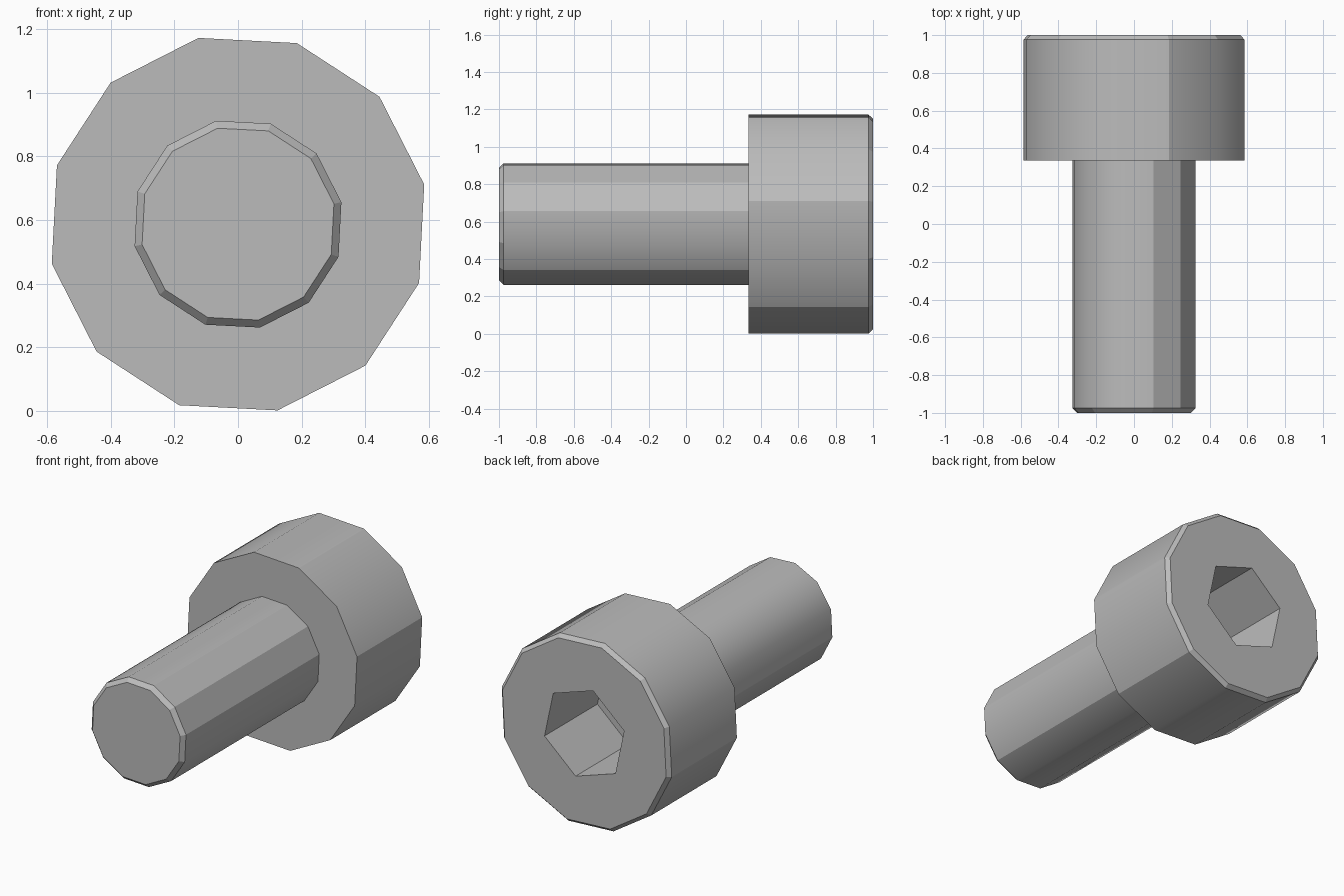
import bpy, bmesh
from math import cos, sin, radians

cube = bpy.data.objects.get("Cube")
if cube:
    bpy.data.objects.remove(cube, do_unlink=True)

AXIS_Z = 0.587

steel = bpy.data.materials.new("plain_grey_steel")
steel.use_nodes = True
GREY = (0.5, 0.5, 0.5, 1)
steel.diffuse_color = GREY
steel.node_tree.nodes["Principled BSDF"].inputs["Base Color"].default_value = GREY


def ring(bm, radius, y, sides, start):
    """Closed loop of vertices around the screw axis."""
    angles = [radians(start + 360 * i / sides) for i in range(sides)]
    return [bm.verts.new((radius * cos(a), y, AXIS_Z + radius * sin(a))) for a in angles]


def skin(bm, lower, upper, smooth, crisp=()):
    """Wall between two rings; crisp lists the corners that stay hard."""
    n = len(lower)
    for i in range(n):
        j = (i + 1) % n
        face = bm.faces.new((lower[i], lower[j], upper[j], upper[i]))
        face.smooth = smooth
    for loop in (lower, upper):
        for i in range(n):
            bm.edges.get((loop[i], loop[(i + 1) % n])).smooth = False
    for i in crisp:
        bm.edges.get((lower[i], upper[i])).smooth = False


def finish(bm, name):
    bmesh.ops.recalc_face_normals(bm, faces=bm.faces)
    mesh = bpy.data.meshes.new(name)
    bm.to_mesh(mesh)
    bm.free()
    mesh.materials.append(steel)
    obj = bpy.data.objects.new(name, mesh)
    bpy.context.collection.objects.link(obj)


# Shaft with a chamfered tip, running slightly into the head
bm = bmesh.new()
tip, shoulder, root = [ring(bm, r, y, 12, 12)
                       for r, y in ((0.308, -1), (0.332, -0.975), (0.332, 0.36))]
bm.faces.new(tip)
skin(bm, tip, shoulder, False)
skin(bm, shoulder, root, True, crisp=(0, 1, 2, 6, 10))
bm.faces.new(root)
finish(bm, "shaft")

# Head with a chamfered rim and a hexagonal socket
bm = bmesh.new()
under, rim, crown = [ring(bm, r, y, 12, 12)
                     for r, y in ((0.598, 0.335), (0.598, 0.976), (0.576, 1))]
bm.faces.new(under)
skin(bm, under, rim, True, crisp=(0, 2, 6, 10))
skin(bm, rim, crown, False)

mouth = ring(bm, 0.288, 1, 6, 42)
floor = ring(bm, 0.288, 0.48, 6, 42)
skin(bm, floor, mouth, False)
bm.faces.new(floor)

# Flat face between rim and socket mouth
border = [bm.edges.get((loop[i - 1], loop[i]))
          for loop in (crown, mouth) for i in range(len(loop))]
bmesh.ops.triangle_fill(bm, edges=border, use_beauty=True, use_dissolve=False,
                        normal=(0, 1, 0))
finish(bm, "head")
